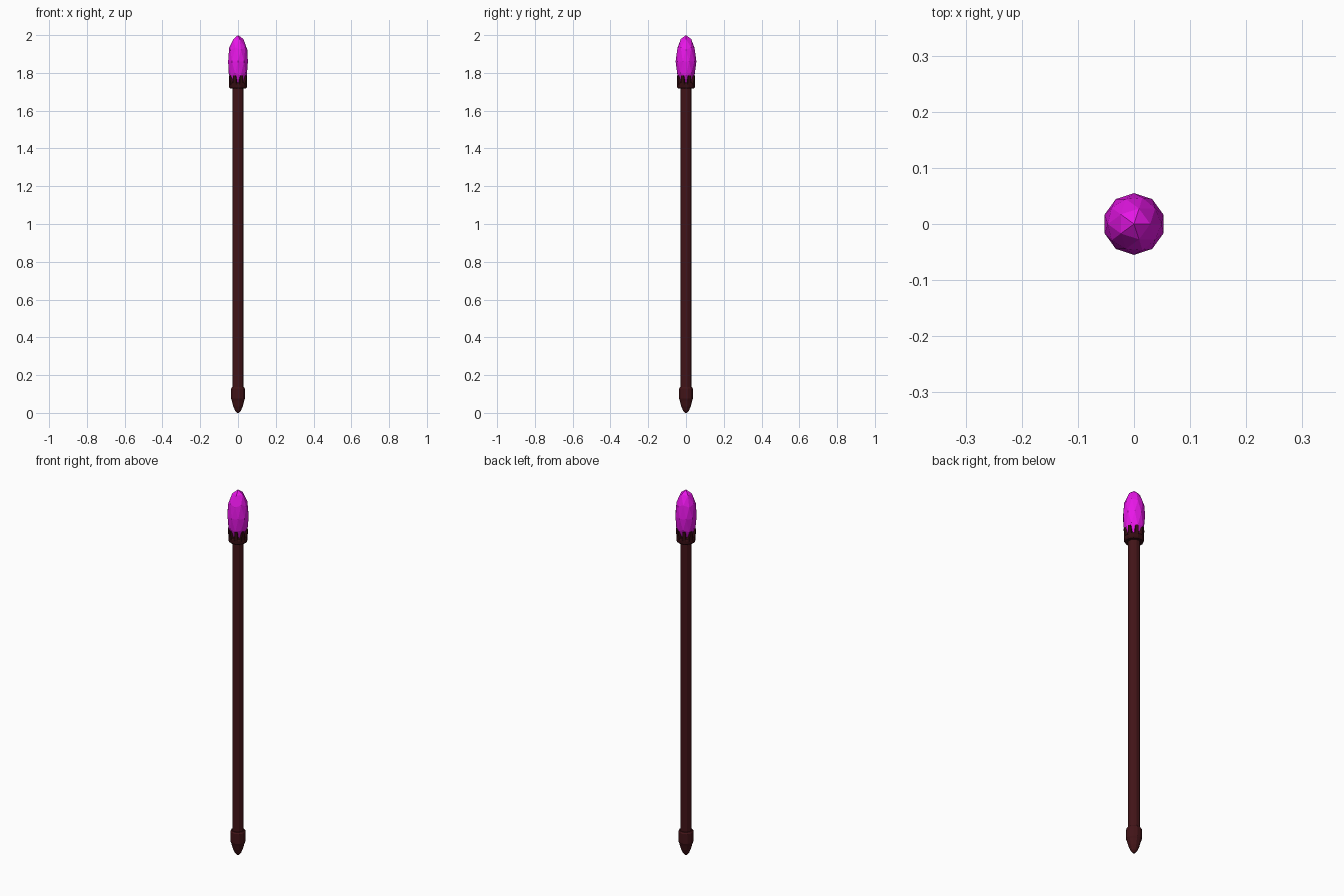
import bpy, bmesh, math
from mathutils import Matrix

if "Cube" in bpy.data.objects:
    bpy.data.objects.remove(bpy.data.objects["Cube"])


def material(name, rgb):
    m = bpy.data.materials.new(name)
    m.diffuse_color = (*rgb, 1)
    m.use_nodes = True
    m.node_tree.nodes["Principled BSDF"].inputs["Base Color"].default_value = m.diffuse_color
    return m


WOOD = material("dark_wood", (0.055, 0.007, 0.009))
METAL = material("dark_setting", (0.035, 0.004, 0.006))
GEM = material("magenta_gem", (0.8, 0.008, 0.8))


def finish(name, bm, mat):
    bmesh.ops.recalc_face_normals(bm, faces=bm.faces)
    me = bpy.data.meshes.new(name)
    bm.to_mesh(me)
    bm.free()
    me.materials.append(mat)
    ob = bpy.data.objects.new(name, me)
    bpy.context.collection.objects.link(ob)
    return ob


def lathe(name, profile, sides, mat):
    # Revolve (radius, z) points, closing both ends with flat caps
    bm = bmesh.new()
    rings = []
    for r, z in profile:
        rings.append([bm.verts.new((r * math.cos(a), r * math.sin(a), z))
                      for a in [2 * math.pi * (i + 0.5) / sides for i in range(sides)]])
    for low, up in zip(rings, rings[1:]):
        for i in range(sides):
            j = (i + 1) % sides
            bm.faces.new((low[i], low[j], up[j], up[i]))
    bm.faces.new(rings[0][::-1])
    bm.faces.new(rings[-1])
    return finish(name, bm, mat)


# Shaft
lathe("shaft", [(0.029, 0.1), (0.029, 1.74)], 12, WOOD)

# Rounded, tapering foot
lathe("foot_cap", [(0.006, 0.0), (0.016, 0.012), (0.026, 0.035), (0.034, 0.065),
                   (0.038, 0.075), (0.038, 0.128), (0.033, 0.136)], 12, WOOD)

# Collar that carries the gem
lathe("collar", [(0.030, 1.717), (0.044, 1.717), (0.048, 1.724), (0.048, 1.738),
                 (0.044, 1.747), (0.034, 1.750)], 12, METAL)

# Ring of tapered prongs gripping the gem
bm = bmesh.new()
COUNT = 8
for i in range(COUNT):
    made = bmesh.ops.create_cube(bm, size=1)["verts"]
    turn = Matrix.Rotation(2 * math.pi * (i + 0.5) / COUNT, 4, 'Z')
    for v in made:
        top = v.co.z > 0
        v.co.x = (0.043 if top else 0.039) + v.co.x * 0.014
        v.co.y *= 0.014 if top else 0.020
        v.co.z = 1.787 if top else 1.735
        v.co = turn @ v.co
finish("prongs", bm, METAL)

# Faceted gem
bm = bmesh.new()
bmesh.ops.create_icosphere(bm, subdivisions=2, radius=1)
bmesh.ops.scale(bm, vec=(0.055, 0.055, 0.14), verts=bm.verts)
bmesh.ops.translate(bm, vec=(0, 0, 1.86), verts=bm.verts)
finish("gem", bm, GEM)
